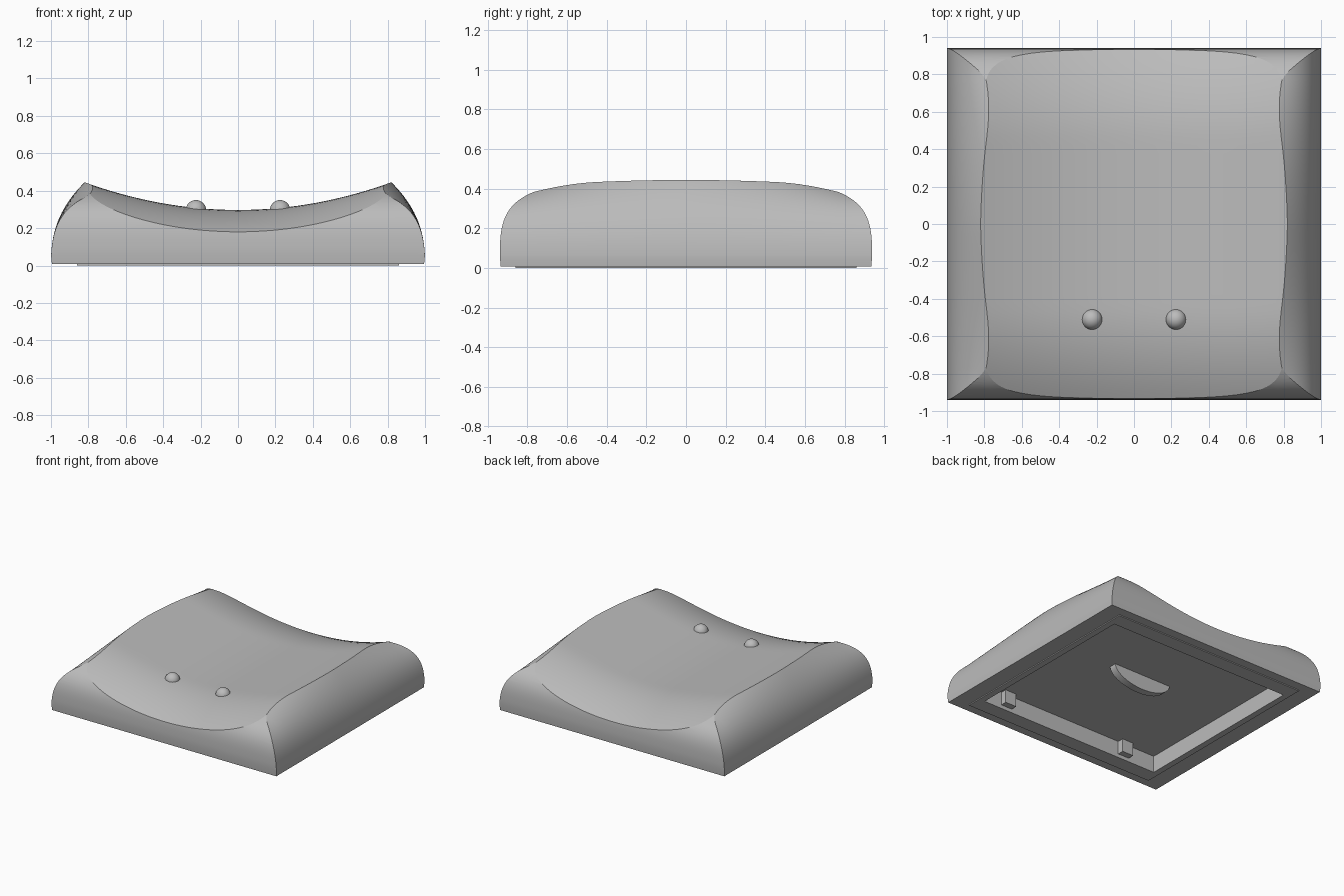
import bpy, bmesh, math
from mathutils import Vector

old = bpy.data.objects.get("Cube")
if old:
    bpy.data.objects.remove(old)

grey = bpy.data.materials.new("plain_grey")
grey.use_nodes = True
grey.diffuse_color = (0.5, 0.5, 0.5, 1)
grey.node_tree.nodes["Principled BSDF"].inputs["Base Color"].default_value = (0.5, 0.5, 0.5, 1)


def finish(name, bm):
    bmesh.ops.recalc_face_normals(bm, faces=bm.faces)
    mesh = bpy.data.meshes.new(name)
    bm.to_mesh(mesh)
    bm.free()
    mesh.materials.append(grey)
    ob = bpy.data.objects.new(name, mesh)
    bpy.context.collection.objects.link(ob)
    return ob


def loft(name, rings):
    """Closed solid skinned through a row of equal cross-sections."""
    bm = bmesh.new()
    rows = [[bm.verts.new(p) for p in ring] for ring in rings]
    n = len(rows[0])
    for a, b in zip(rows, rows[1:]):
        for i in range(n):
            j = (i + 1) % n
            bm.faces.new((a[i], a[j], b[j], b[i]))
    bm.faces.new(rows[0])
    bm.faces.new(rows[-1])
    return finish(name, bm)


def box(name, lo, hi):
    x0, y0, z0 = lo
    x1, y1, z1 = hi
    return loft(name, [[(x0, y0, z), (x1, y0, z), (x1, y1, z), (x0, y1, z)] for z in (z0, z1)])


def smooth(ob, degrees):
    bpy.ops.object.select_all(action="DESELECT")
    ob.select_set(True)
    bpy.context.view_layer.objects.active = ob
    bpy.ops.object.shade_smooth_by_angle(angle=math.radians(degrees))


def combine(ob, other, operation):
    bpy.context.view_layer.objects.active = ob
    mod = ob.modifiers.new("cut", "BOOLEAN")
    mod.object, mod.operation, mod.solver = other, operation, "EXACT"
    bpy.ops.object.modifier_apply(modifier=mod.name)
    bpy.data.objects.remove(other)


BASE, TOP = 0.008, 0.445
HALF_Y = 0.94


def spread(count, reach):
    return [reach * (2 * i / count - 1) for i in range(count + 1)]


# Left and right flanks: curved in, flattening over towards the ends
def flank_ring(y):
    sag = 0.29 * min(abs(y), 0.84) ** 1.5
    half = [(0.995, BASE)]
    for i in range(29):
        z = 0.05 + 0.5 * i / 28
        half.append((1 - 0.18 * (z / TOP) ** 2.5, z * (1 - sag * (z / 0.482) ** 2)))
    return [(x, y, z) for x, z in half] + [(-x, y, z) for x, z in reversed(half)]


# Front and back walls: a squarish rounded arch
def arch_ring(x):
    ring = [(x, -0.935, BASE)]
    for i in range(65):
        a = math.pi * i / 64
        c, s = math.cos(a), math.sin(a)
        z = max(TOP * math.sqrt(max(s, 0)), 0.06)
        ring.append((x, -HALF_Y * math.copysign(math.sqrt(abs(c)), c), z))
    ring.append((x, 0.935, BASE))
    return ring


# Dished top: a trough that rolls down at front and back
def dish_ring(y):
    drop = 0.12 * (max(abs(y) - 0.45, 0) / 0.49) ** 2
    top = [(x, y, 0.297 + 0.22 * x * x - drop) for x in spread(48, 1.1)]
    return [(-1.1, y, -0.1)] + top + [(1.1, y, -0.1)]


shell = loft("shell", [flank_ring(y) for y in spread(40, 1.03)])
combine(shell, loft("arch", [arch_ring(x) for x in spread(12, 1.15)]), "INTERSECT")
combine(shell, loft("dish", [dish_ring(y) for y in spread(46, 1.08)]), "INTERSECT")

# Foot lip and hollow underside
combine(shell, box("lip", (-0.86, -0.86, 0), (0.86, 0.86, 0.03)), "UNION")
combine(shell, box("hollow", (-0.81, -0.74, -0.1), (0.81, 0.74, 0.135)), "DIFFERENCE")
smooth(shell, 13)

# Two locating bumps on the top
for side, x in (("right", -0.225), ("left", 0.225)):
    bm = bmesh.new()
    bmesh.ops.create_uvsphere(bm, u_segments=32, v_segments=16, radius=0.055)
    bmesh.ops.translate(bm, verts=bm.verts, vec=Vector((x, -0.51, 0.295)))
    smooth(finish("bump_" + side, bm), 40)

# Half-round tab under the middle
arc = [math.pi * i / 24 for i in range(25)]
tab = loft("centre_tab", [[(0.02 + 0.26 * math.cos(a), y, 0.14 - 0.125 * math.sin(a)) for a in arc]
                          for y in (0.06, 0.12)])
smooth(tab, 30)

# Small clips along the front inner wall
for side, x in (("right", -0.52), ("left", 0.6)):
    box("clip_" + side, (x - 0.05, -0.75, 0.03), (x + 0.05, -0.69, 0.14))
